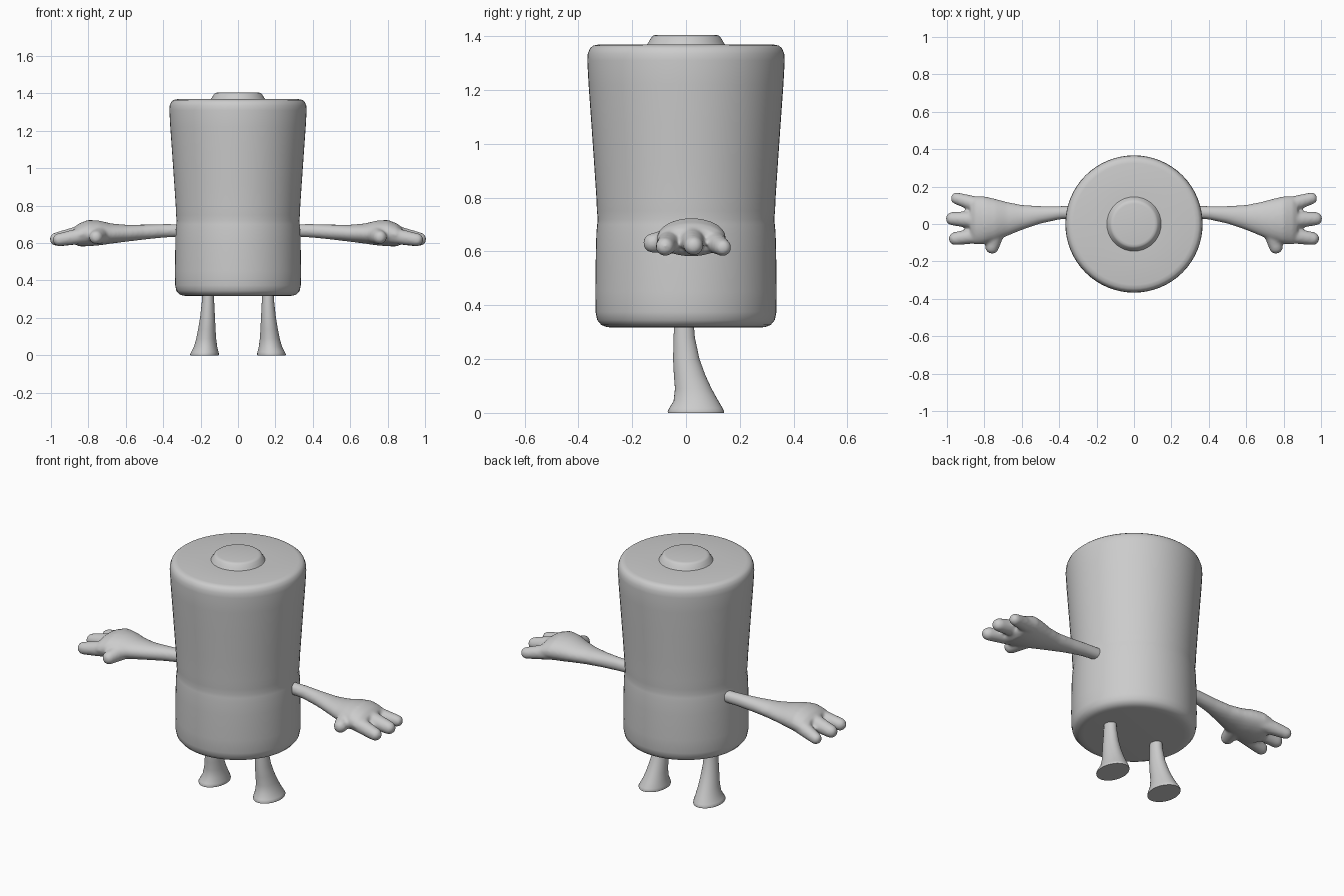
import bpy, bmesh, math
from mathutils import Vector

X, Y, Z = Vector((1, 0, 0)), Vector((0, 1, 0)), Vector((0, 0, 1))


def loft(bm, rings, u, v, n=32):
    """Closed tube through elliptical rings (centre, radius_u, radius_v)."""
    loops = []
    for c, ru, rv in rings:
        loops.append([bm.verts.new(Vector(c) + u * ru * math.cos(2 * math.pi * i / n)
                                   + v * rv * math.sin(2 * math.pi * i / n)) for i in range(n)])
    for a, b in zip(loops, loops[1:]):
        for i in range(n):
            j = (i + 1) % n
            bm.faces.new((a[i], a[j], b[j], b[i]))
    bm.faces.new(loops[0][::-1])
    bm.faces.new(loops[-1])


def finger(bm, base, tip, r0, r1):
    """Tapered finger with a rounded end; tip is the outermost point."""
    base, tip = Vector(base), Vector(tip)
    d = (tip - base).normalized()
    side = Z.cross(d).normalized()
    end = tip - d * r1
    rings = [(base, r0, r0), (base.lerp(end, 0.5), (r0 + r1) / 2, (r0 + r1) / 2)]
    for k in range(6):
        a = math.radians(16 * k)
        rings.append((end + d * r1 * math.sin(a), r1 * math.cos(a), r1 * math.cos(a)))
    loft(bm, rings, side, d.cross(side), 20)


def finish(bm, name, angle=40):
    bmesh.ops.recalc_face_normals(bm, faces=bm.faces)
    me = bpy.data.meshes.new(name)
    bm.to_mesh(me)
    bm.free()
    me.shade_smooth()
    me.set_sharp_from_angle(angle=math.radians(angle))
    ob = bpy.data.objects.new(name, me)
    bpy.context.collection.objects.link(ob)
    return ob


def mirror(ob):
    ob.modifiers.new("mirror", 'MIRROR').use_axis[0] = True


# Barrel body with raised end button (radius, height)
profile = [(0.27, 0.317), (0.295, 0.319), (0.315, 0.327), (0.33, 0.345), (0.336, 0.375),
           (0.337, 0.45), (0.335, 0.60), (0.333, 0.67), (0.330, 0.70), (0.328, 0.72),
           (0.331, 0.75), (0.333, 0.80), (0.341, 0.92), (0.352, 1.08), (0.362, 1.22),
           (0.367, 1.31), (0.365, 1.335), (0.357, 1.355), (0.345, 1.365), (0.325, 1.369),
           (0.145, 1.369), (0.138, 1.380), (0.128, 1.397), (0.120, 1.403), (0.108, 1.405)]
bm = bmesh.new()
loft(bm, [((0, 0, z), r, r) for r, z in profile], X, Y, 64)
finish(bm, "body")

# Legs flaring into feet (z, x min, x max, y min, y max)
leg = [(0.34, 0.130, 0.190, -0.044, 0.028), (0.28, 0.127, 0.194, -0.046, 0.033),
       (0.20, 0.123, 0.203, -0.048, 0.050), (0.14, 0.120, 0.213, -0.045, 0.072),
       (0.09, 0.117, 0.223, -0.041, 0.095), (0.045, 0.111, 0.236, -0.046, 0.120),
       (0.018, 0.104, 0.250, -0.062, 0.136), (0.006, 0.102, 0.256, -0.068, 0.142),
       (0.0, 0.103, 0.255, -0.067, 0.141)]
bm = bmesh.new()
loft(bm, [(((a + b) / 2, (c + d) / 2, z), (b - a) / 2, (d - c) / 2)
          for z, a, b, c, d in leg], X, Y)
mirror(finish(bm, "legs", 50))

# Arms widening into palms (x, y min, y max, z min, z max)
arm = [(0.29, 0.032, 0.098, 0.635, 0.702), (0.40, 0.024, 0.096, 0.629, 0.702),
       (0.50, 0.002, 0.096, 0.619, 0.699), (0.60, -0.032, 0.102, 0.607, 0.698),
       (0.68, -0.065, 0.118, 0.597, 0.705), (0.74, -0.090, 0.134, 0.588, 0.720),
       (0.80, -0.107, 0.148, 0.583, 0.724), (0.85, -0.110, 0.148, 0.582, 0.705),
       (0.875, -0.085, 0.125, 0.595, 0.685)]
bm = bmesh.new()
loft(bm, [((x, (a + b) / 2, (c + d) / 2), (b - a) / 2, (d - c) / 2)
          for x, a, b, c, d in arm], Y, Z)

# Three fingers and a thumb
finger(bm, (0.80, 0.092, 0.645), (0.978, 0.146, 0.608), 0.046, 0.032)
finger(bm, (0.80, 0.020, 0.655), (1.006, 0.030, 0.614), 0.052, 0.036)
finger(bm, (0.80, -0.055, 0.645), (0.990, -0.083, 0.612), 0.046, 0.035)
finger(bm, (0.735, -0.03, 0.645), (0.768, -0.158, 0.626), 0.050, 0.037)
arms = finish(bm, "arms")

# Fuse hand parts into one soft skin
remesh = arms.modifiers.new("fuse", 'REMESH')
remesh.mode = 'VOXEL'
remesh.voxel_size = 0.009
remesh.use_smooth_shade = True
smooth = arms.modifiers.new("soften", 'SMOOTH')
smooth.factor = 0.5
smooth.iterations = 5
mirror(arms)
